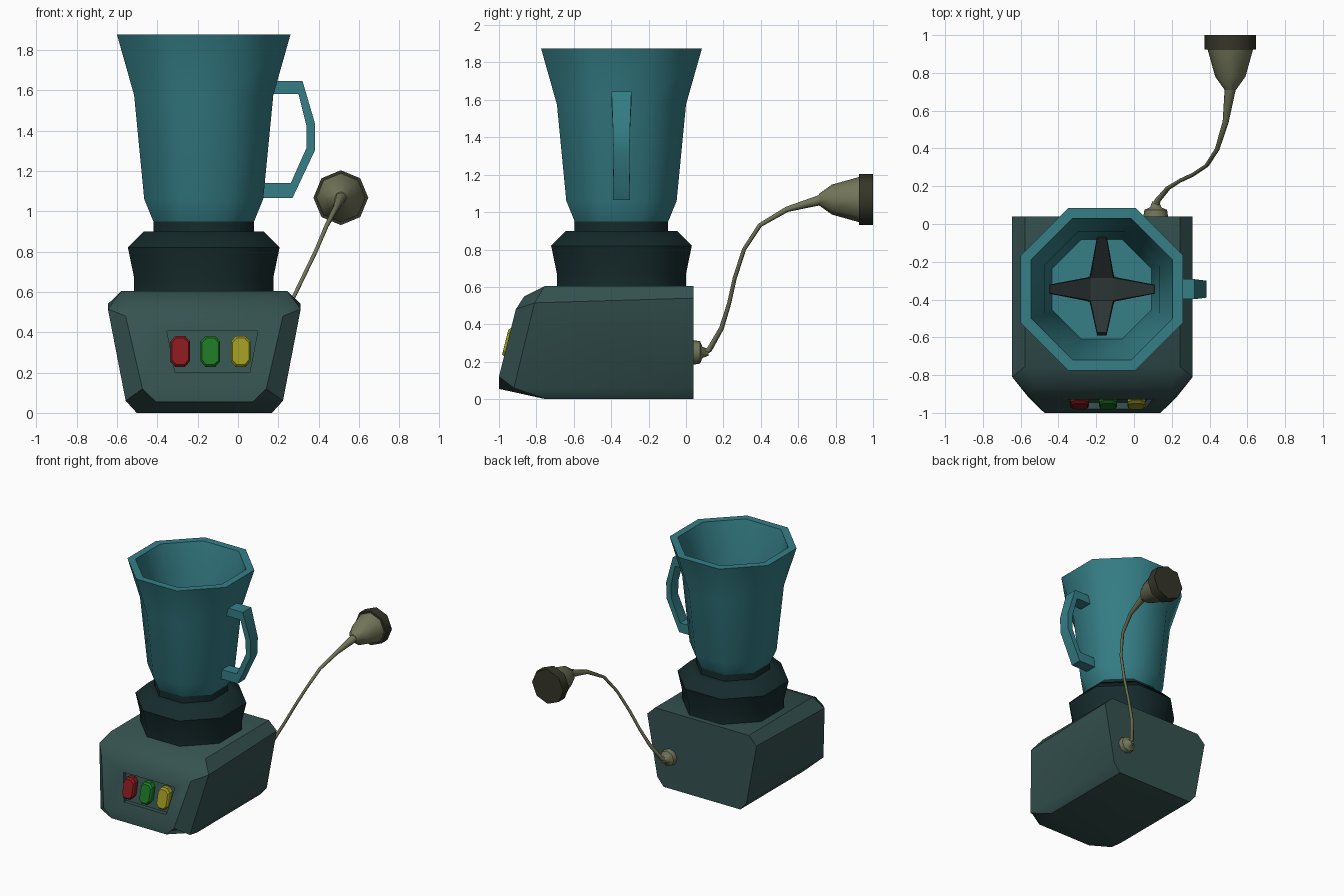
import bpy, bmesh
from math import sin, cos, pi, radians
from mathutils import Matrix, Vector

if "Cube" in bpy.data.objects:
    bpy.data.objects.remove(bpy.data.objects["Cube"])

CX, CY = -0.17, -0.345          # axis of the jug and collar


def material(name, rgb):
    m = bpy.data.materials.new(name)
    m.diffuse_color = (*rgb, 1)
    m.use_nodes = True
    m.node_tree.nodes["Principled BSDF"].inputs["Base Color"].default_value = m.diffuse_color
    return m


TEAL = material("teal", (0.035, 0.21, 0.24))
BODY = material("body_green", (0.035, 0.085, 0.08))
DARK = material("dark_green", (0.008, 0.024, 0.025))
BLACK = material("blade_black", (0.025, 0.035, 0.035))
CREAM = material("olive", (0.17, 0.18, 0.10))
PLUG = material("plug_dark", (0.035, 0.035, 0.022))
RED = material("red", (0.24, 0.01, 0.013))
GREEN = material("green", (0.012, 0.18, 0.016))
YELLOW = material("yellow", (0.33, 0.31, 0.015))


def build(name, verts, faces, mat, smooth=None):
    bm = bmesh.new()
    vs = [bm.verts.new(v) for v in verts]
    for f in faces:
        bm.faces.new([vs[i] for i in f])
    bmesh.ops.recalc_face_normals(bm, faces=bm.faces)
    me = bpy.data.meshes.new(name)
    bm.to_mesh(me)
    bm.free()
    ob = bpy.data.objects.new(name, me)
    bpy.context.collection.objects.link(ob)
    if mat:
        me.materials.append(mat)
    if smooth:
        bpy.ops.object.select_all(action='DESELECT')
        ob.select_set(True)
        bpy.context.view_layer.objects.active = ob
        bpy.ops.object.shade_smooth_by_angle(angle=radians(smooth))
    return ob


def loft(name, rings, mat, smooth=None, caps=True):
    n = len(rings[0])
    verts = [v for r in rings for v in r]
    faces = [(k*n+i, k*n+(i+1) % n, (k+1)*n+(i+1) % n, (k+1)*n+i)
             for k in range(len(rings)-1) for i in range(n)]
    if caps:
        faces += [tuple(range(n)), tuple(range((len(rings)-1)*n, len(rings)*n))]
    return build(name, verts, faces, mat, smooth)


def lathe(name, profile, mat, smooth=48):
    """Octagonal turning about the jug axis; profile = (apothem, z)."""
    rings = [[(CX + r/cos(pi/8)*cos(pi/8+i*pi/4),
               CY + r/cos(pi/8)*sin(pi/8+i*pi/4), z) for i in range(8)]
             for r, z in profile]
    return loft(name, rings, mat, smooth)


def lathe_y(name, x, z, profile, mat, smooth=48):
    """Octagonal turning about a line along y; profile = (radius, y)."""
    rings = [[(x + r*cos(i*pi/4), y, z + r*sin(i*pi/4)) for i in range(8)]
             for r, y in profile]
    return loft(name, rings, mat, smooth)


# jug with hollow inside
lathe("jug", [(0.25, 0.95), (0.295, 1.06), (0.345, 1.575), (0.43, 1.875),
              (0.375, 1.875), (0.305, 1.575), (0.263, 1.06)], TEAL)

# collar and neck under the jug
lathe("collar", [(0.345, 0.60), (0.345, 0.67), (0.376, 0.82), (0.297, 0.90),
                 (0.25, 0.90), (0.25, 0.955)], DARK)

# jug handle: outer and inner side-profile, widened in y
outer = [(0.17, 1.645), (0.32, 1.645), (0.383, 1.43), (0.383, 1.305), (0.27, 1.065), (0.12, 1.065)]
inner = [(0.17, 1.58), (0.30, 1.58), (0.34, 1.42), (0.34, 1.315), (0.262, 1.14), (0.13, 1.14)]
half = [0.053, 0.053, 0.045, 0.043, 0.045, 0.045]
loft("jug_handle", [[(o[0], CY-h, o[1]), (o[0], CY+h, o[1]), (i[0], CY+h, i[1]), (i[0], CY-h, i[1])]
                    for o, i, h in zip(outer, inner, half)], TEAL, 30)

# four-armed blade with raised tips
hub = [(0.06, 0.06), (-0.06, 0.06), (-0.06, -0.06), (0.06, -0.06)]
tips = [[(0.025, 0.27), (-0.025, 0.27)], [(-0.275, 0.022), (-0.275, -0.022)],
        [(-0.025, -0.23), (0.025, -0.23)], [(0.275, -0.022), (0.275, 0.022)]]
verts = [(CX+x, CY+y, 1.10) for x, y in hub]
verts += [(CX+x, CY+y, 1.24) for t in tips for x, y in t]
faces = [(0, 1, 2, 3)] + [(k, 4+2*k, 5+2*k, (k+1) % 4) for k in range(4)]
blade = build("blade", verts, faces, BLACK)
mod = blade.modifiers.new("thickness", 'SOLIDIFY')
mod.thickness = 0.025
lathe("blade_hub", [(0.05, 1.05), (0.05, 1.09)], BLACK)

# motor base: per level (back z, side corner, front corner), mirrored in x
BX = -0.167
levels = [(0.0, (0.335, -0.75, 0.0), (0.24, -1.0, 0.055)),
          (0.065, (0.39, -0.92, 0.06), (0.307, -1.0, 0.12)),
          (0.54, (0.478, -0.81, 0.515), (0.39, -0.91, 0.48)),
          (0.605, (0.41, -0.755, 0.605), (0.36, -0.865, 0.55))]
verts, faces = [], []
for zb, s, f in levels:
    right = [(s[0], 0.04, zb), s, f]
    verts += [(BX+x, y, z) for x, y, z in right]
    verts += [(BX-x, y, z) for x, y, z in reversed(right)]
for k in range(3):
    for i in range(6):
        j = (i+1) % 6
        faces.append((k*6+i, k*6+j, k*6+6+j, k*6+6+i))
for b in (0, 18):
    faces += [(b, b+1, b+4, b+5), (b+1, b+2, b+3, b+4)]
base = build("motor_base", verts, faces, BODY)


def front_y(z):
    return -1 + (z-0.12)*0.25   # sloping front face


# recessed control panel
PX = -0.127
trapezoid = [(-0.225, 0.405), (0.225, 0.405), (0.185, 0.20), (-0.185, 0.20)]
cutter = loft("panel_cutter", [[(PX+x, front_y(z)+d, z) for x, z in trapezoid]
                               for d in (-0.05, 0.035)], BODY)
cut = base.modifiers.new("panel", 'BOOLEAN')
cut.operation = 'DIFFERENCE'
cut.object = cutter
cut.solver = 'EXACT'
bpy.context.view_layer.objects.active = base
bpy.ops.object.select_all(action='DESELECT')
base.select_set(True)
bpy.ops.object.modifier_apply(modifier="panel")
bpy.data.objects.remove(cutter)
bpy.ops.object.shade_smooth_by_angle(angle=radians(32))

# three push buttons: long octagons with a bevelled front
octagon = [(0.024, 0.077), (0.048, 0.05), (0.048, -0.05), (0.024, -0.077)]
octagon += [(-x, z) for x, z in reversed(octagon)]
for name, x0, mat in (("red_button", -0.287, RED), ("green_button", -0.137, GREEN),
                      ("yellow_button", 0.013, YELLOW)):
    loft(name, [[(x0+x*s, front_y(0.305+z*s)+d, 0.305+z*s) for x, z in octagon]
                for s, d in ((1, 0.045), (1, 0.0), (0.85, -0.013))], mat)

# cord grommet on the back
lathe_y("cord_grommet", 0.115, 0.25, [(0.066, 0.035), (0.06, 0.075), (0.03, 0.088), (0.018, 0.12)], CREAM)

# cord: x, y, z, radius
path = [(0.115, 0.09, 0.25, 0.02), (0.125, 0.125, 0.265, 0.016), (0.18, 0.19, 0.38, 0.013),
        (0.245, 0.23, 0.51, 0.011), (0.31, 0.26, 0.645, 0.011), (0.385, 0.31, 0.80, 0.011),
        (0.44, 0.395, 0.93, 0.012), (0.485, 0.54, 1.015, 0.016), (0.51, 0.72, 1.065, 0.03)]
curve = bpy.data.curves.new("cord", 'CURVE')
curve.dimensions = '3D'
curve.bevel_depth = 1.0
curve.bevel_resolution = 1
curve.use_fill_caps = True
sp = curve.splines.new('POLY')
sp.points.add(len(path)-1)
for p, (x, y, z, r) in zip(sp.points, path):
    p.co = (x, y, z, 1)
    p.radius = r
curve.materials.append(CREAM)
bpy.context.collection.objects.link(bpy.data.objects.new("cord", curve))

# plug body and its dark end cap
lathe_y("plug_body", 0.51, 1.067, [(0.03, 0.71), (0.08, 0.78), (0.122, 0.93)], CREAM)
lathe_y("plug_cap", 0.51, 1.067, [(0.136, 0.925), (0.136, 1.0)], PLUG)
